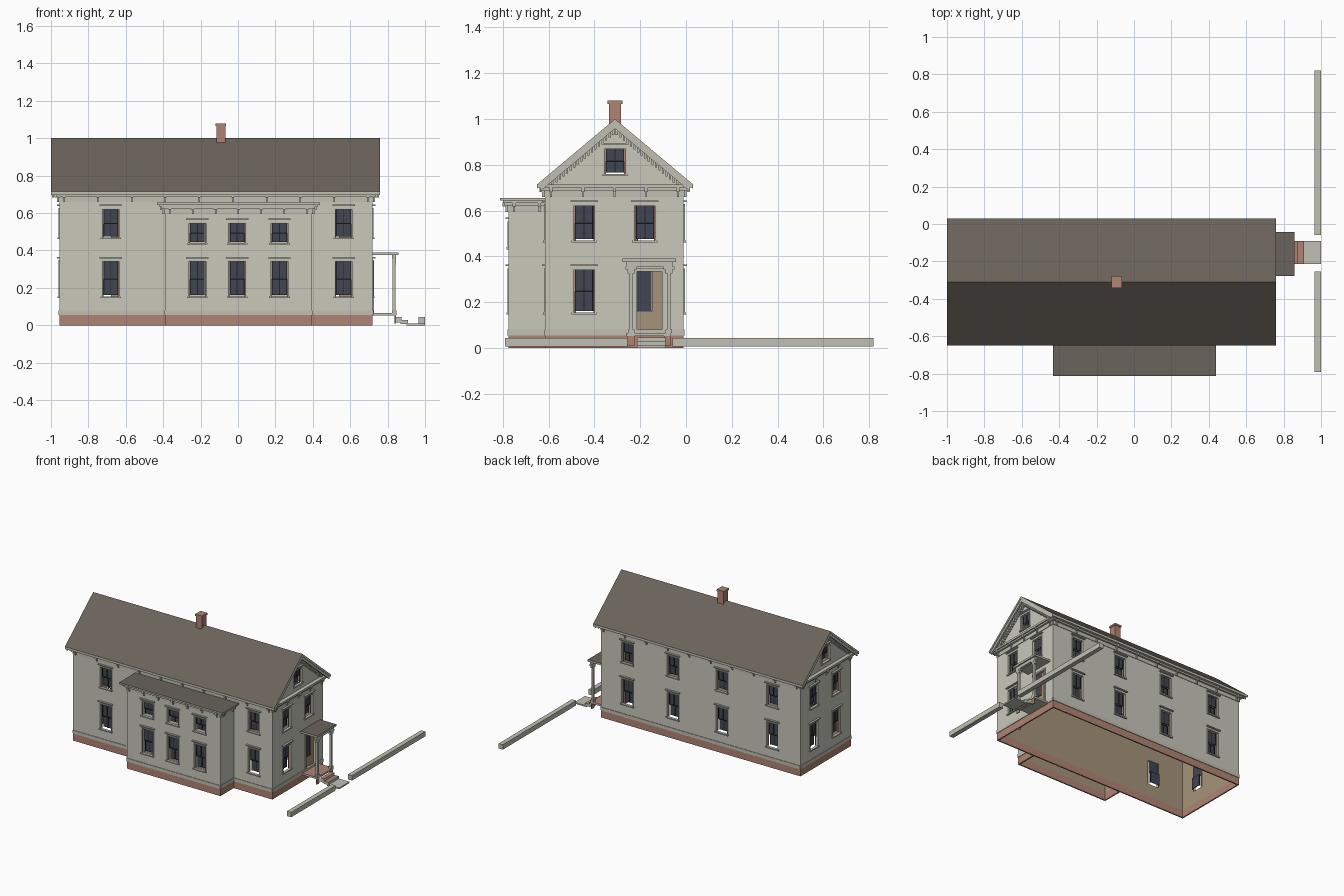
import bpy, bmesh
from math import radians
from mathutils import Matrix, Vector

cube = bpy.data.objects.get("Cube")
if cube:
    bpy.data.objects.remove(cube, do_unlink=True)


def material(name, r, g, b):
    m = bpy.data.materials.new(name)
    m.use_nodes = True
    m.diffuse_color = (r, g, b, 1)
    node = next(n for n in m.node_tree.nodes if n.type == 'BSDF_PRINCIPLED')
    node.inputs["Base Color"].default_value = (r, g, b, 1)
    node.inputs["Roughness"].default_value = 0.9
    return m


SIDING = material("pale siding", .58, .58, .50)
TRIM = material("pale trim", .53, .53, .455)
ROOF = material("brown shingle", .144, .125, .105)
BRICK = material("brick", .434, .23, .171)
TAN = material("tan plaster", .376, .296, .195)
GLASS = material("dark glass", .051, .061, .084)
SASH = material("charcoal sash", .017, .018, .023)
I = Matrix.Identity(4)


class Part:
    """Gathers boxes and prisms into one named object."""

    def __init__(self, name, *mats):
        self.name, self.mats, self.bm = name, mats, bmesh.new()

    def box(self, x0, x1, y0, y1, z0, z1, m=I, top=0, mat=0):
        mid = Vector((x0 + x1, y0 + y1, z0 + z1)) / 2
        size = Matrix.Diagonal((abs(x1 - x0), abs(y1 - y0), abs(z1 - z0), 1))
        made = bmesh.ops.create_cube(self.bm, size=1, matrix=m @ Matrix.Translation(mid) @ size)
        for f in {f for v in made["verts"] for f in v.link_faces}:
            f.normal_update()
            f.material_index = top if top and f.normal.z > .5 else mat

    def prism(self, profile, x0, x1, top=0):
        face = self.bm.faces.new([self.bm.verts.new((x0, y, z)) for y, z in profile])
        made = bmesh.ops.extrude_face_region(self.bm, geom=[face])["geom"]
        verts = [g for g in made if isinstance(g, bmesh.types.BMVert)]
        bmesh.ops.translate(self.bm, verts=verts, vec=(x1 - x0, 0, 0))
        bmesh.ops.recalc_face_normals(self.bm, faces=self.bm.faces[:])
        for f in self.bm.faces:
            f.material_index = top if f.normal.z > .3 else 0

    def finish(self):
        me = bpy.data.meshes.new(self.name)
        self.bm.to_mesh(me)
        self.bm.free()
        for m in self.mats:
            me.materials.append(m)
        ob = bpy.data.objects.new(self.name, me)
        bpy.context.collection.objects.link(ob)
        return ob


# Main dimensions
X0, X1, Y0, Y1 = -.955, .72, -.615, -.01
EX0, EX1, EY = -.39, .395, -.775
RIDGE_Y, SLOPE = -.31, .838


def roof_z(y, drop=0.0):
    return 1.0 - SLOPE * abs(y - RIDGE_Y) - drop


def side(x, y, angle):
    """Wall frame: local x runs along the wall, local y points indoors."""
    return Matrix.Translation((x, y, 0)) @ Matrix.Rotation(radians(angle), 4, 'Z')


FRONT, BACK = side(0, Y0, 0), side(0, Y1, 180)
RIGHT, LEFT = side(X1, 0, 90), side(X0, 0, 270)
EXT_FRONT, EXT_RIGHT, EXT_LEFT = side(0, EY, 0), side(EX1, 0, 90), side(EX0, 0, 270)

# Windows are shared parts filled in by each wall
glass = Part("window_glass", GLASS)
sash = Part("window_sash_bars", SASH)
casing = Part("window_casings", TRIM)
stops = Part("window_stops", TAN, BRICK)
W = .045


def window(m, u, z0, z1):
    mid = (z0 + z1) / 2
    for a, b, d in ((mid, z1, .014), (z0 + .006, mid, .028)):
        glass.box(u - .038, u + .038, d, d + .004, a, b, m)
        sash.box(u - .002, u + .002, d - .003, d, a, b, m)
        sash.box(u - .038, u + .038, d - .003, d, mid - .003, mid + .003, m)
        for s in (-1, 1):
            sash.box(u + s * .035, u + s * .039, d - .003, d, a, b, m)
    for s in (-1, 1):
        casing.box(u + s * W, u + s * (W + .007), -.005, .002, z0, z1, m)
        stops.box(u + s * .040, u + s * W, .013, .018, z0, z1, m, mat=(s > 0))
    casing.box(u - W - .007, u + W + .007, -.005, .002, z1, z1 + .008, m)
    casing.box(u - W - .015, u + W + .015, -.014, .002, z1 + .018, z1 + .025, m)
    casing.box(u - W - .01, u + W + .01, -.01, .002, z0 - .009, z0, m)


def wall(name, m, u0, u1, top, windows=(), doors=(), gable=False):
    """Sheet with openings, brick at the base, plaster on the inside."""
    holes = [(u - W, u + W, a, b) for u, a, b in windows] + list(doors)
    us = sorted({u0, u1} | {round(h[i], 4) for h in holes for i in (0, 1)})
    zs = sorted({0, .055, top} | {round(h[i], 4) for h in holes for i in (2, 3)})
    part = Part(name, SIDING, TAN, BRICK, BRICK)
    bm = part.bm
    for ua, ub in zip(us, us[1:]):
        for za, zb in zip(zs, zs[1:]):
            u, z = (ua + ub) / 2, (za + zb) / 2
            if any(h[0] < u < h[1] and h[2] < z < h[3] for h in holes):
                continue
            corners = ((ua, za), (ub, za), (ub, zb), (ua, zb))
            f = bm.faces.new([bm.verts.new(m @ Vector((p, 0, q))) for p, q in corners])
            f.material_index = 2 if z < .055 else 0
    bmesh.ops.remove_doubles(bm, verts=bm.verts[:], dist=.0005)
    if gable:
        for s in (-1, 1):
            bmesh.ops.bisect_plane(bm, geom=bm.verts[:] + bm.edges[:] + bm.faces[:],
                                   plane_co=(0, RIDGE_Y, .985), plane_no=(0, s * SLOPE, 1),
                                   clear_outer=True)
    mod = part.finish().modifiers.new("thickness", 'SOLIDIFY')
    mod.thickness, mod.offset, mod.material_offset = .01, -1, 1
    for win in windows:
        window(m, *win)


def rows(us, spans=((.155, .34), (.47, .62))):
    return [(u, a, b) for u in us for a, b in spans]


GABLE = [(.76, .87)]
DOOR = (-.215, -.105, .08, .335)
wall("front_wall", FRONT, X0, X1, .73, rows((-.68, .565)))
wall("back_wall", BACK, -X1, -X0, .73, rows((-.50, -.117, .295, .72)))
wall("right_wall", RIGHT, Y0, Y1, 1, rows([-.445]) + [(-.18, .47, .62)]
     + rows([RIDGE_Y], GABLE), [DOOR], True)
wall("left_wall", LEFT, -Y1, -Y0, 1, rows((.17, .44)) + rows([-RIDGE_Y], GABLE), (), True)
wall("extension_front_wall", EXT_FRONT, EX0, EX1, .64,
     rows((-.217, -.005, .222), ((.155, .34), (.44, .545))))
wall("extension_right_wall", EXT_RIGHT, EY, Y0, .64)
wall("extension_left_wall", EXT_LEFT, -Y0, -EY, .64)
for p in (glass, sash, casing, stops):
    p.finish()

# Water table, friezes, crown mouldings and brackets around the walls
band = Part("water_table", TRIM)
frieze = Part("frieze_and_crown", TRIM)
brackets = Part("eave_brackets", TRIM)
for m, a, b, z, count in ((FRONT, X0, X1, .70, 10), (BACK, -X1, -X0, .70, 10),
                          (RIGHT, Y0, Y1, .70, 5), (LEFT, -Y1, -Y0, .70, 5),
                          (EXT_FRONT, EX0, EX1, .635, 7), (EXT_RIGHT, EY, Y0, .635, 2),
                          (EXT_LEFT, -Y0, -EY, .635, 2)):
    band.box(a, b, -.004, .002, .055, .08, m)
    frieze.box(a, b, -.004, .002, z - .04, z, m)
    frieze.box(a - .015, b + .015, -.018, .002, z - .012, z + .002, m)
    for i in range(count):
        u = a + .025 + (b - a - .05) * i / (count - 1)
        brackets.box(u - .007, u + .007, -.026, 0, z - .018, z, m)
        brackets.box(u - .004, u + .004, -.013, 0, z - .04, z - .018, m)
for p in (band, frieze, brackets):
    p.finish()

# Main roof, eaves and gable trim
E0, E1 = -.65, .03


def chevron(top, bottom, inset=0.0):
    ys = (E0 + inset, RIDGE_Y, E1 - inset)
    return [(y, roof_z(y, top)) for y in ys] + [(y, roof_z(y, bottom)) for y in ys[::-1]]


roof = Part("main_roof", TRIM, ROOF)
roof.prism(chevron(0, .018), -1.0, .76, top=1)
roof.finish()
rake = Part("rake_boards", TRIM)
for x in (-.995, X0 - .008, X1 - .002, .745):
    rake.prism(chevron(.016, .042, .012), x, x + .01)
rake.finish()
cornice = Part("cornice", TRIM)
for y0, y1 in ((E0 + .003, Y0), (Y1, E1 - .003)):
    cornice.box(-.995, .755, y0, y1, .70, .713)
for x0, x1 in ((X0 - .028, X0), (X1, X1 + .028)):
    cornice.box(x0, x1, E0 + .01, E1 - .01, .70, .715)
cornice.finish()
dentils = Part("gable_dentils", TRIM)
for x in (X0 - .006, X1 + .006):
    for s in (-1, 1):
        for i in range(18):
            y = RIDGE_Y + s * (.008 + i * .0155)
            dentils.box(x - .008, x + .008, y - .005, y + .005, roof_z(y, .062), roof_z(y, .038))
dentils.finish()

# Extension roof
ext_roof = Part("extension_roof", TRIM, ROOF)
ext_roof.box(-.432, .438, -.812, Y0, .644, .656, top=1)
ext_roof.box(-.42, .426, -.80, Y0, .633, .644)
ext_roof.finish()

# Chimney
chimney = Part("chimney", BRICK)
chimney.box(-.116, -.068, -.337, -.283, .93, 1.066)
chimney.box(-.121, -.063, -.342, -.278, 1.066, 1.08)
chimney.finish()

# Front door with its side glass
door = Part("door", TAN, GLASS, BRICK)
door.box(-.215, -.105, .012, .018, .08, .335, RIGHT)
door.box(-.213, -.153, .006, .012, .16, .333, RIGHT, mat=1)
door.box(-.153, -.147, .005, .012, .16, .333, RIGHT, mat=2)
door.finish()
frame = Part("door_frame", TRIM)
for u in (-.225, -.105):
    frame.box(u, u + .01, -.006, .002, .065, .335, RIGHT)
frame.box(-.23, -.09, -.008, .002, .335, .347, RIGHT)
frame.finish()

# Porch
porch_roof = Part("porch_roof", TRIM, ROOF)
porch_roof.box(X1, .857, -.277, -.043, .376, .39, top=1)
porch_roof.box(.824, .846, -.262, -.058, .354, .376)
porch_roof.finish()
columns = Part("porch_columns", TRIM)
for y in (-.24, -.075):
    columns.box(.827, .843, y - .008, y + .008, .065, .355)
    columns.box(.823, .847, y - .014, y + .014, .065, .08)
    columns.box(.825, .845, y - .024, y + .024, .343, .355)
    columns.box(.826, .844, y - .016, y + .016, .325, .343)
columns.finish()
deck = Part("porch_deck", TRIM, BRICK)
deck.box(X1, .847, -.26, -.065, .052, .066, top=1)
for y in (-.258, -.097):
    deck.box(.838, .844, y, y + .032, .01, .052, mat=1)
deck.finish()
steps = Part("porch_steps", TRIM, BRICK)
steps.box(.845, .875, -.215, -.09, .015, .045, top=1)
steps.box(.87, .91, -.215, -.09, .008, .028, top=1)
steps.finish()

# Walk slab and low border walls
walk = Part("walk_slab", TRIM)
walk.box(.90, 1.0, -.215, -.09, 0, .01)
walk.finish()
border = Part("border_walls", TRIM)
border.box(.965, 1.0, -.06, .82, .007, .044)
border.box(.965, 1.0, -.79, -.255, .007, .044)
border.finish()
